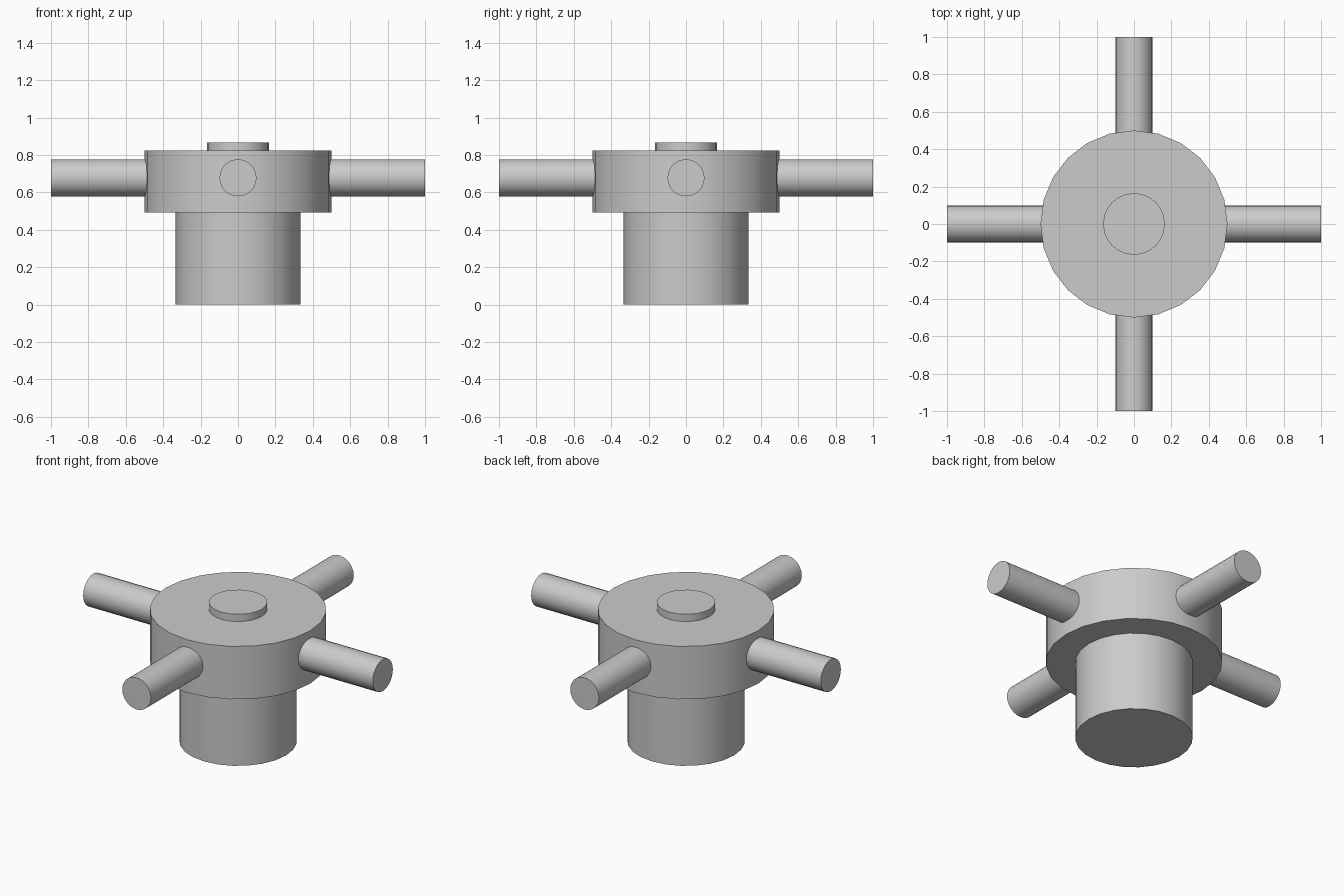
import bpy
from math import pi

if "Cube" in bpy.data.objects:
    bpy.data.objects.remove(bpy.data.objects["Cube"])

SIDES = 24


def cylinder(name, radius, depth, z, rotation=(0, 0, 0)):
    """Smooth-sided cylinder centred at height z, with a vertex on the x axis."""
    bpy.ops.mesh.primitive_cylinder_add(
        vertices=SIDES, radius=radius, depth=depth, location=(0, 0, z), rotation=rotation)
    obj = bpy.context.object
    obj.name = name
    bpy.ops.object.shade_smooth_by_angle(angle=pi / 6)
    return obj


def upright(name, radius, bottom, top):
    return cylinder(name, radius, top - bottom, (bottom + top) / 2)


# Stacked round body
upright("base_stem", 0.333, 0.0, 0.495)
upright("hub_disc", 0.5, 0.493, 0.823)
upright("top_cap", 0.165, 0.80, 0.868)

# Crossed handle bars running through the hub
for name, rotation in (("handle_bar_x", (0, pi / 2, 0)), ("handle_bar_y", (pi / 2, 0, 0))):
    cylinder(name, 0.099, 2.0, 0.678, rotation)
